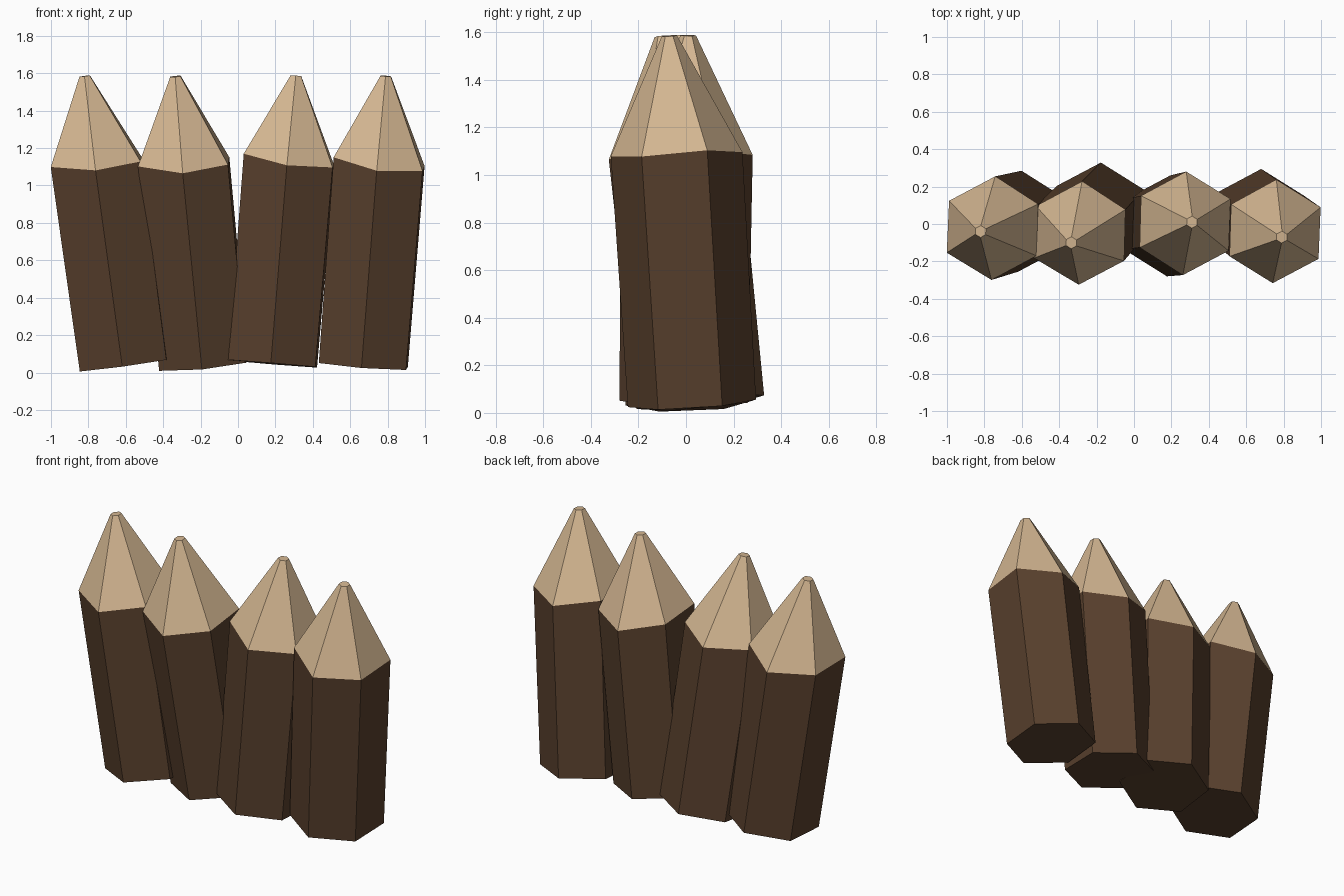
import bpy, bmesh, math
from mathutils import Vector

if "Cube" in bpy.data.objects:
    bpy.data.objects.remove(bpy.data.objects["Cube"])


def material(name, rgb):
    m = bpy.data.materials.new(name)
    m.diffuse_color = (*rgb, 1.0)
    m.use_nodes = True
    m.node_tree.nodes["Principled BSDF"].inputs["Base Color"].default_value = m.diffuse_color
    return m


bark = material("dark_bark", (0.098, 0.051, 0.026))
cut_wood = material("pale_cut_wood", (0.665, 0.475, 0.288))

SIDES = 6
YAW = math.radians(28)
# shoulder height of each corner (right-back, back, left-back, left-front, front, right-front)
SHOULDER = [1.08, 1.045, 1.08, 1.105, 1.06, 1.07]


def ring(bm, radius, heights):
    verts = []
    for i in range(SIDES):
        a = YAW + math.tau * i / SIDES
        verts.append(bm.verts.new((radius * math.cos(a), radius * math.sin(a), heights[i])))
    return verts


def stake(name, bottom, top):
    """Hexagonal post with a hewn point, leaning from bottom to top."""
    bottom, top = Vector(bottom), Vector(top)
    axis = top - bottom
    bm = bmesh.new()
    rings = [ring(bm, 0.27, [0.0] * SIDES),
             ring(bm, 0.277, SHOULDER),
             ring(bm, 0.032, [axis.length] * SIDES)]
    bm.faces.new(rings[0][::-1])
    bm.faces.new(rings[2]).material_index = 1
    # shaft sides are bark, point sides are cut wood
    for level in range(2):
        lo, hi = rings[level], rings[level + 1]
        for i in range(SIDES):
            j = (i + 1) % SIDES
            f = bm.faces.new((lo[i], lo[j], hi[j], hi[i]))
            f.material_index = level
    mesh = bpy.data.meshes.new(name)
    bm.to_mesh(mesh)
    bm.free()
    mesh.materials.append(bark)
    mesh.materials.append(cut_wood)
    ob = bpy.data.objects.new(name, mesh)
    ob.location = bottom
    ob.rotation_mode = 'QUATERNION'
    ob.rotation_quaternion = Vector((0, 0, 1)).rotation_difference(axis)
    bpy.context.collection.objects.link(ob)


# four leaning stakes, left to right
stake("stake_far_left", (-0.61, 0.015, 0.042), (-0.82, -0.04, 1.585))
stake("stake_mid_left", (-0.185, 0.06, 0.045), (-0.335, -0.10, 1.583))
stake("stake_mid_right", (0.185, -0.01, 0.047), (0.31, 0.01, 1.587))
stake("stake_far_right", (0.67, 0.025, 0.040), (0.79, -0.07, 1.585))
